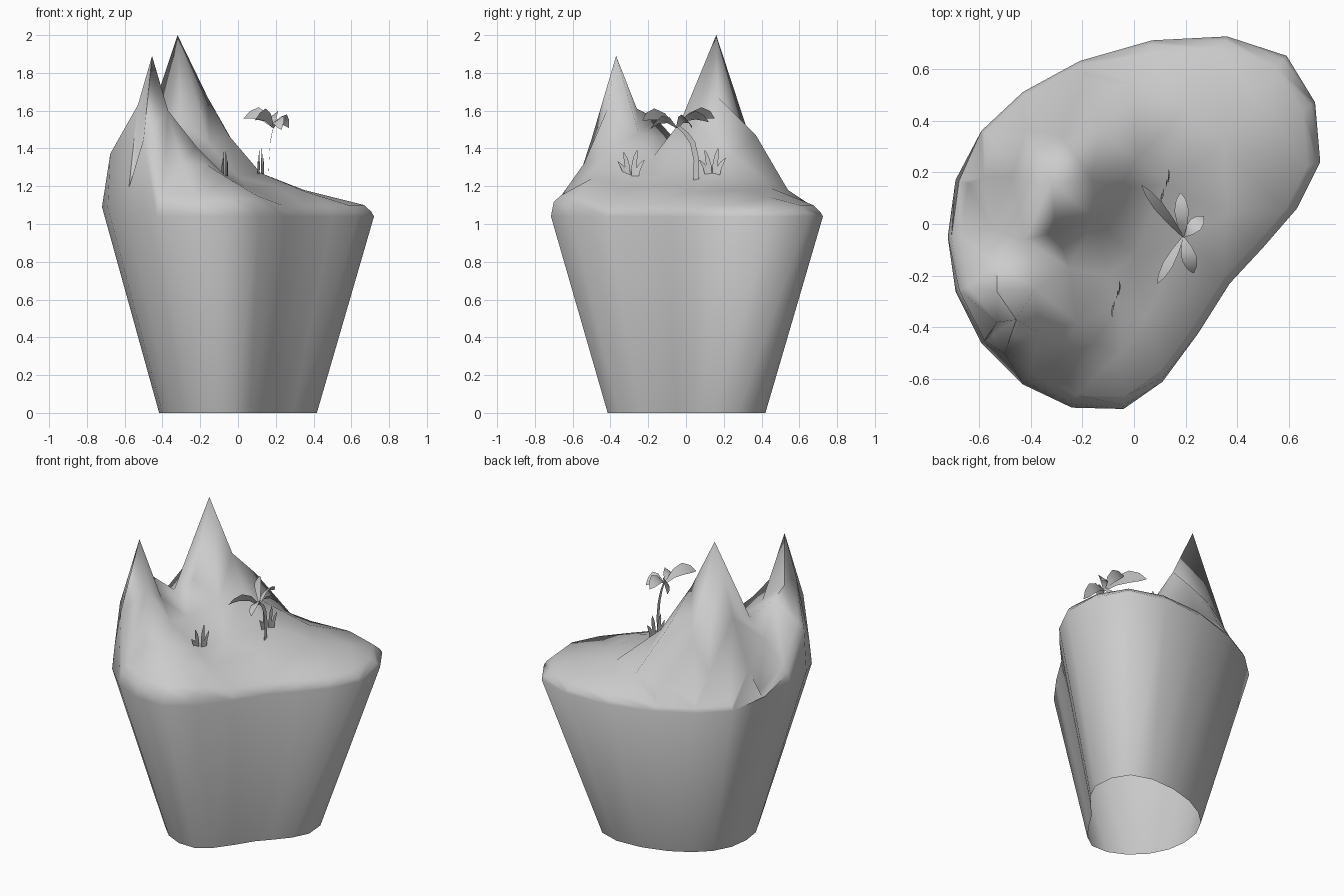
import bpy, bmesh, math
from mathutils import Vector
from mathutils.geometry import delaunay_2d_cdt

if "Cube" in bpy.data.objects:
    bpy.data.objects.remove(bpy.data.objects["Cube"])

# Island shoreline seen from above
OUTLINE = [(.36, .725), (.59, .65), (.70, .47), (.72, .24), (.63, .06), (.50, -.09), (.37, -.23),
           (.25, -.42), (.11, -.61), (-.04, -.715), (-.24, -.71), (-.43, -.62), (-.59, -.46),
           (-.69, -.26), (-.72, -.05), (-.69, .17), (-.59, .36), (-.43, .51), (-.21, .63), (.07, .71)]

# Spot heights of the terrain
PEAKS = [(-.32, .16, 2.0), (-.16, .17, 1.67), (-.05, .14, 1.47), (.01, .25, 1.37), (-.30, -.03, 1.54),
         (-.15, .02, 1.42), (-.29, .35, 1.42), (-.13, .37, 1.47), (-.47, .18, 1.55),
         (-.455, -.37, 1.89), (-.53, -.26, 1.61), (-.53, -.16, 1.56), (-.53, -.38, 1.63),
         (-.38, -.25, 1.48), (-.37, -.42, 1.6),
         (-.50, -.50, 1.45), (-.30, -.54, 1.32), (-.22, -.38, 1.41)]
LOWLAND = [(-.25, -.17, 1.36), (-.55, -.02, 1.36), (-.42, -.06, 1.45), (-.10, -.2, 1.27), (0, -.12, 1.25),
           (-.06, -.32, 1.25), (.05, -.35, 1.19), (-.16, -.46, 1.31), (-.05, -.5, 1.24),
           (.12, .15, 1.27), (.2, -.05, 1.2), (.35, .3, 1.18), (.2, .45, 1.19), (0, .54, 1.18),
           (-.2, .53, 1.18), (-.42, .36, 1.24), (.36, .04, 1.17), (.5, .45, 1.14), (-.58, .18, 1.24)]


def lip_height(x, y):
    """Rounded lip, raised to a cliff on the left and slightly at the front."""
    cliff = .31 * math.exp(-((x + .64) ** 2 + (y + .26) ** 2) / .04)
    return 1.10 + cliff + (.05 if y < -.55 else 0)


def finish(name, bm, angle=85):
    me = bpy.data.meshes.new(name)
    bm.to_mesh(me)
    bm.free()
    ob = bpy.data.objects.new(name, me)
    bpy.context.collection.objects.link(ob)
    bpy.ops.object.select_all(action='DESELECT')
    ob.select_set(True)
    bpy.context.view_layer.objects.active = ob
    bpy.ops.object.shade_smooth_by_angle(angle=math.radians(angle))
    return ob


# Island: triangulated terrain on a tapered shell, open underneath
n = len(OUTLINE)
points = [(x, y, 1.04 + (.05 if x < -.6 else 0)) for x, y in OUTLINE]
for s, drop in ((.98, .035), (.93, 0)):
    points += [(x * s, y * s, lip_height(x * .93, y * .93) - drop) for x, y in OUTLINE]
points += PEAKS + LOWLAND
rim_edges = [(i, (i + 1) % n) for i in range(n)]
co, _, faces, orig, _, _ = delaunay_2d_cdt([Vector(p[:2]) for p in points], rim_edges, [], 1, 1e-5)
bm = bmesh.new()
top = [bm.verts.new((c.x, c.y, points[o[0]][2])) for c, o in zip(co, orig)]
for f in faces:
    bm.faces.new([top[i] for i in f])
rim = [None] * n
for v, o in zip(top, orig):
    for i in o:
        if i < n:
            rim[i] = v
base = [bm.verts.new((x * .58, y * .58, 0)) for x, y in OUTLINE]
for i, j in rim_edges:
    bm.faces.new((rim[i], rim[j], base[j], base[i]))
bmesh.ops.recalc_face_normals(bm, faces=bm.faces)
finish("island", bm)


def ribbon(bm, path, widths, side):
    """Flat strip along a path, widened both ways along side."""
    side = Vector(side).normalized()
    rows = [[bm.verts.new(Vector(p) + side * w * k) for k in (-1, 1)] for p, w in zip(path, widths)]
    for a, b in zip(rows, rows[1:]):
        bm.faces.new((a[0], a[1], b[1], b[0]))


# Palm trunk: flat curved card
bm = bmesh.new()
ribbon(bm, [(.16, .055, 1.22), (.165, .055, 1.34), (.17, .035, 1.43), (.18, 0, 1.48), (.19, -.045, 1.52)],
       [.016, .015, .014, .012, .008], (0, 1, .4))
finish("palm_trunk", bm)

# Palm leaves: arched blades from the crown, each turned on its long axis
crown = Vector((.19, -.05, 1.51))
bm = bmesh.new()
for x, y, z, tilt in [(.03, .15, 1.56, -1.5), (.18, .12, 1.54, -.8), (.27, .03, 1.51, -.8),
                      (.23, -.19, 1.5, .7), (.09, -.23, 1.55, 1.5)]:
    tip = Vector((x, y, z))
    d = tip - crown
    path = [crown + d * t + Vector((0, 0, .2 * t * (1 - t))) for t in (0, .3, .6, .85, 1)]
    ribbon(bm, path, [.005, .026, .036, .024, .002], (-d.y, d.x, tilt * d.xy.length))
finish("palm_leaves", bm)

# Grass tufts: curled blades fanned in the side plane
for name, x, y, z in (("grass_front", -.07, -.29, 1.25), ("grass_back", .12, .14, 1.26)):
    bm = bmesh.new()
    for lean, h in ((-.07, .08), (-.04, .13), (.03, .14), (.07, .09)):
        path = [(x + lean * .2, y + lean * (.4 + .6 * t * t), z + h * t) for t in (0, .4, .75, 1)]
        ribbon(bm, path, [.012, .014, .011, .002], (.25, 1, 0))
    finish(name, bm)
